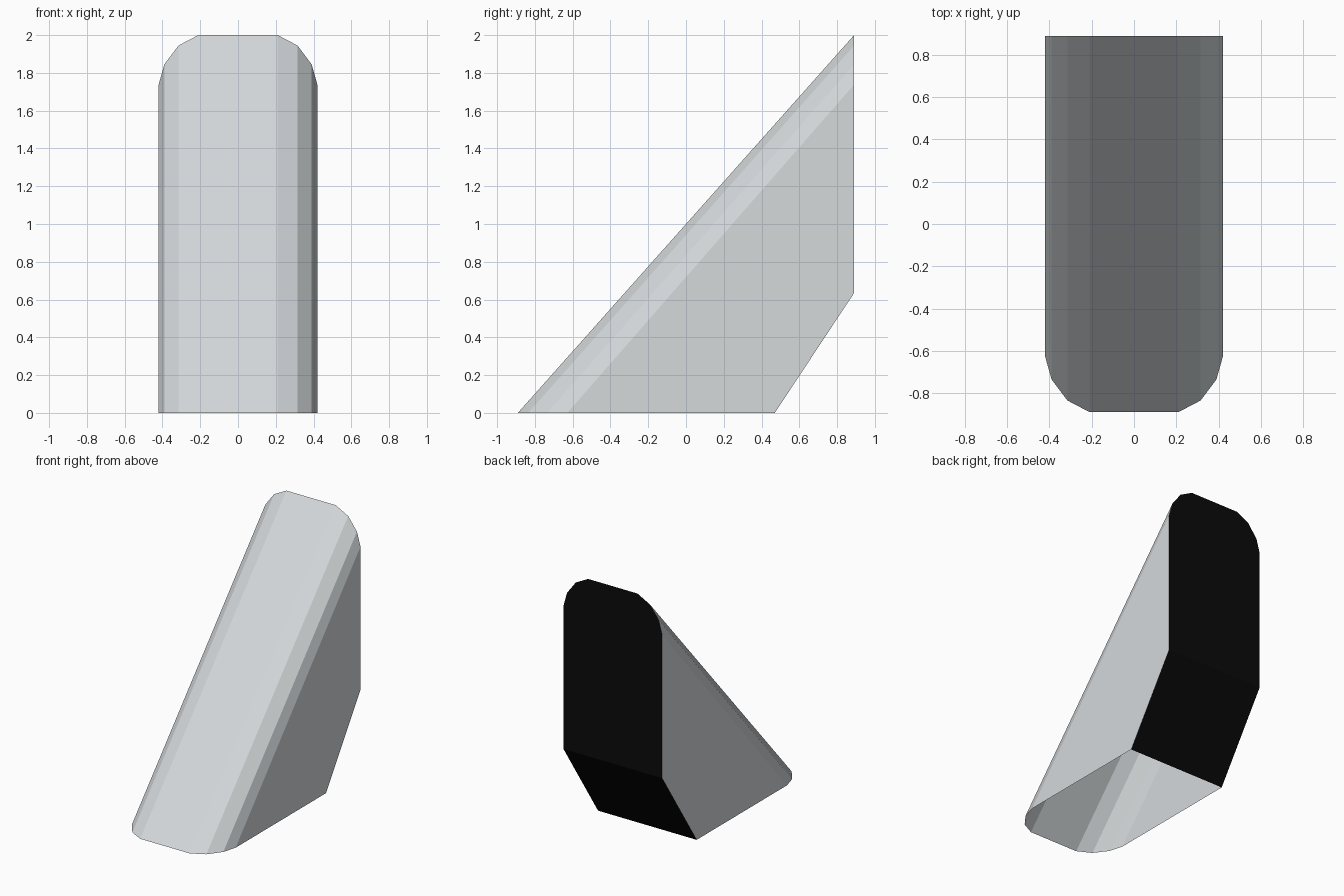
import bpy, bmesh

if "Cube" in bpy.data.objects:
    bpy.data.objects.remove(bpy.data.objects["Cube"])

def material(name, rgb):
    m = bpy.data.materials.new(name)
    m.diffuse_color = (*rgb, 1)
    m.use_nodes = True
    m.node_tree.nodes["Principled BSDF"].inputs["Base Color"].default_value = m.diffuse_color
    return m

light_grey = material("light grey", (0.66, 0.695, 0.71))
black = material("black", (0.003, 0.003, 0.003))

# Rounded edge: half width, drop from the crest (front edge to side)
half = [(0.21, 0.0), (0.315, 0.055), (0.39, 0.155), (0.42, 0.262)]
arch = [(-x, d) for x, d in reversed(half)] + half
Y, H = 0.89, 2.0            # half depth, height
KNEE_Y, KNEE_Z = 0.47, 0.635  # rear lower chamfer

def build(name, mat, add_faces):
    bm = bmesh.new()
    add_faces(bm)
    bmesh.ops.remove_doubles(bm, verts=bm.verts, dist=1e-5)
    mesh = bpy.data.meshes.new(name)
    bm.to_mesh(mesh)
    bm.free()
    mesh.materials.append(mat)
    obj = bpy.data.objects.new(name, mesh)
    bpy.context.collection.objects.link(obj)

def face(bm, pts):
    bm.faces.new([bm.verts.new(p) for p in pts])

# Sloped front with faceted edges and flat sides, open underneath
def shell(bm):
    low = [(x, -Y + d, 0) for x, d in arch]
    top = [(x, Y, H - d) for x, d in arch]
    for i in range(len(arch) - 1):
        face(bm, [low[i], low[i + 1], top[i + 1], top[i]])
    for end, s in ((-1, 1), (0, -1)):
        x = arch[end][0]
        side = [low[end], (x, KNEE_Y, 0), (x, Y, KNEE_Z), top[end]]
        face(bm, side[::s])

# Upright rear plate and the chamfer below it
def rear(bm):
    w = half[-1][0]
    face(bm, [(x, Y, H - d) for x, d in arch] + [(w, Y, KNEE_Z), (-w, Y, KNEE_Z)])
    face(bm, [(-w, Y, KNEE_Z), (w, Y, KNEE_Z), (w, KNEE_Y, 0), (-w, KNEE_Y, 0)])

build("wedge_shell", light_grey, shell)
build("rear_panel", black, rear)
